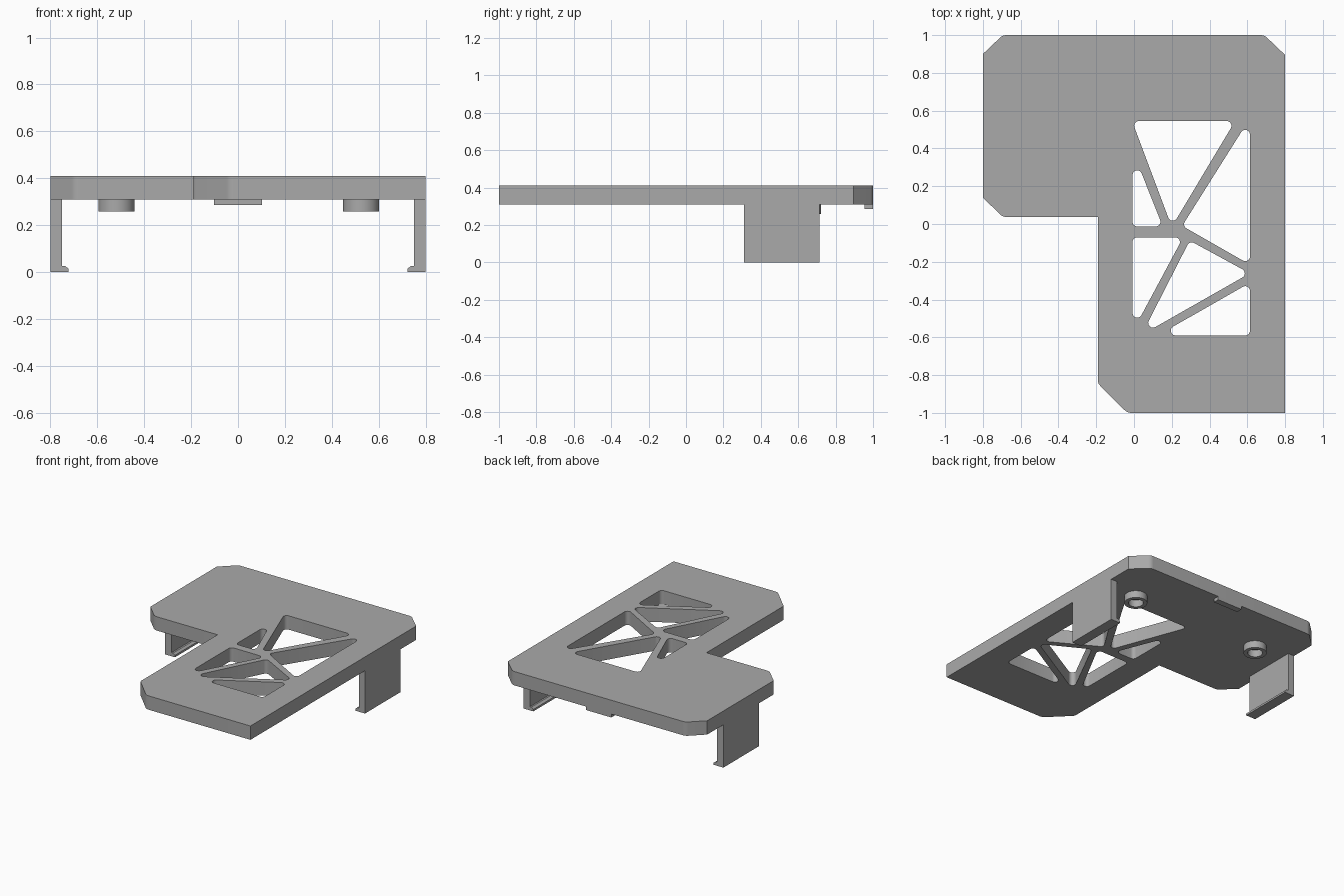
import bpy
import math
from mathutils import Vector

if "Cube" in bpy.data.objects:
    bpy.data.objects.remove(bpy.data.objects["Cube"], do_unlink=True)

grey = bpy.data.materials.new("plain grey")
grey.diffuse_color = (0.4, 0.4, 0.4, 1)
grey.use_nodes = True
grey.node_tree.nodes["Principled BSDF"].inputs["Base Color"].default_value = (0.4, 0.4, 0.4, 1)


def rounded(points, radius, steps=6):
    """Polygon with filleted corners; radius is one number or one per corner."""
    out = []
    for i, p in enumerate(points):
        r = radius[i] if isinstance(radius, list) else radius
        p = Vector(p)
        a = (Vector(points[i - 1]) - p).normalized()
        b = (Vector(points[(i + 1) % len(points)]) - p).normalized()
        if not r:
            out.append(p)
            continue
        half = a.angle(b) / 2
        centre = p + (a + b).normalized() * r / math.sin(half)
        start = p + a * r / math.tan(half) - centre
        turn = (math.pi - 2 * half) * (1 if a.x * b.y - a.y * b.x < 0 else -1)
        for k in range(steps + 1):
            t = turn * k / steps
            out.append(centre + Vector((start.x * math.cos(t) - start.y * math.sin(t),
                                        start.x * math.sin(t) + start.y * math.cos(t))))
    return out


def circle(x, y, r, n=40):
    return [(x + r * math.cos(math.tau * k / n), y + r * math.sin(math.tau * k / n))
            for k in range(n)]


def extrude(name, loops, low, high, upright=False):
    """Fill loops (the inner ones become holes) and extrude from low to high,
    along z, or along y when upright."""
    curve = bpy.data.curves.new(name, 'CURVE')
    curve.dimensions = '2D'
    curve.fill_mode = 'BOTH'
    curve.extrude = (high - low) / 2
    for loop in loops:
        spline = curve.splines.new('POLY')
        spline.points.add(len(loop) - 1)
        spline.use_cyclic_u = True
        for point, p in zip(spline.points, loop):
            point.co = (p[0], p[1], 0, 1)
    obj = bpy.data.objects.new(name, curve)
    bpy.context.collection.objects.link(obj)
    middle = (low + high) / 2
    if upright:
        obj.rotation_euler.x = math.pi / 2
        obj.location.y = middle
    else:
        obj.location.z = middle
    bpy.ops.object.select_all(action='DESELECT')
    obj.select_set(True)
    bpy.context.view_layer.objects.active = obj
    bpy.ops.object.convert(target='MESH')
    obj = bpy.context.object
    obj.data.materials.clear()
    obj.data.materials.append(grey)
    bpy.ops.object.mode_set(mode='EDIT')
    bpy.ops.mesh.select_all(action='SELECT')
    bpy.ops.mesh.remove_doubles(threshold=0.0001)
    bpy.ops.mesh.normals_make_consistent(inside=False)
    bpy.ops.object.mode_set(mode='OBJECT')
    bpy.ops.object.shade_smooth_by_angle(angle=math.radians(30))
    return obj


# Plate: L-shaped outline with cut corners and a truss of triangular openings
outline = [(-0.8, 0.9), (-0.695, 1), (0.69, 1), (0.8, 0.895), (0.8, -1),
           (-0.035, -1), (-0.19, -0.845), (-0.19, 0.037), (-0.695, 0.037), (-0.8, 0.14)]
corner_radii = [0, 0.05, 0.05, 0, 0, 0.05, 0.03, 0, 0.05, 0]
left, right = -0.008, 0.614
openings = [
    [(-0.01, 0.545), (0.535, 0.545), (0.2, -0.015)],
    [(left, 0.39), (left, -0.013), (0.152, -0.013)],
    [(0.255, -0.01), (right, 0.56), (right, -0.215)],
    [(left, -0.071), (0.26, -0.071), (left, -0.571)],
    [(0.295, -0.088), (0.613, -0.261), (0.04, -0.587)],
    [(right, -0.311), (right, -0.59), (0.125, -0.59)],
]
extrude("plate", [rounded(outline, corner_radii)] + [rounded(o, 0.025) for o in openings],
        0.31, 0.41)

# Clips: thin side walls with an inward hooked lip at the foot
for name, side in (("left_clip", 1), ("right_clip", -1)):
    profile = [(0.8, 0.31), (0.8, 0), (0.722, 0), (0.722, 0.014), (0.738, 0.026),
               (0.75, 0.026), (0.75, 0.31)]
    extrude(name, [[(side * x, z) for x, z in profile]], 0.31, 0.715, upright=True)

# Round bosses under the plate
for name, x in (("left_boss", 0.525), ("right_boss", -0.518)):
    extrude(name, [circle(x, 0.645, 0.077), circle(x, 0.645, 0.05)], 0.258, 0.31)

# Small tab under the back edge
extrude("back_tab", [[(-0.102, 0.955), (0.102, 0.955), (0.102, 1), (-0.102, 1)]], 0.285, 0.31)
